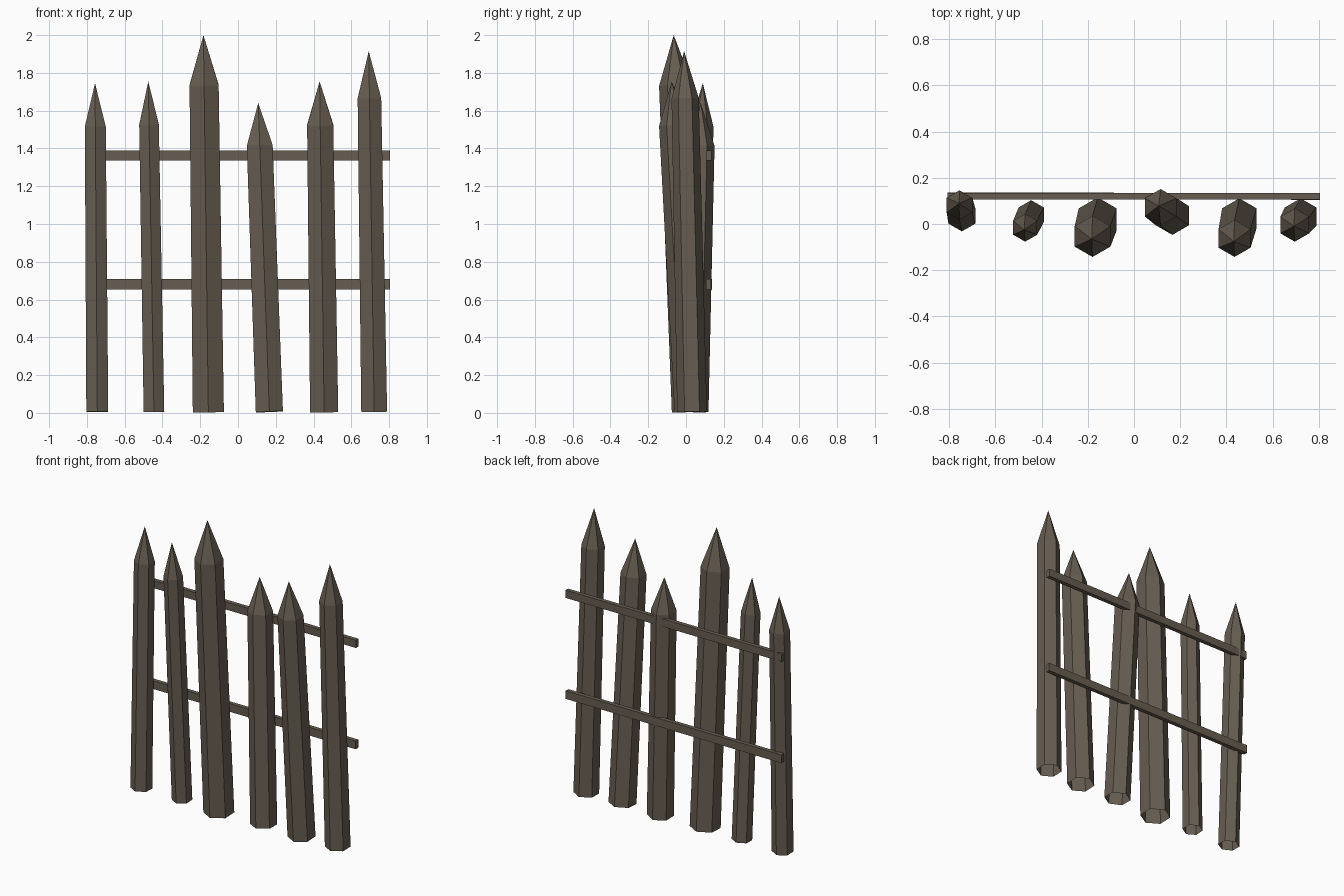
import bpy
import bmesh
from math import cos, sin, pi
from mathutils import Vector, Matrix

if "Cube" in bpy.data.objects:
    bpy.data.objects.remove(bpy.data.objects["Cube"], do_unlink=True)

wood = bpy.data.materials.new("weathered_wood")
wood.use_nodes = True
colour = (0.135, 0.11, 0.082, 1)
wood.diffuse_color = colour
shader = wood.node_tree.nodes["Principled BSDF"]
shader.inputs["Base Color"].default_value = colour
shader.inputs["Roughness"].default_value = 0.9


def finish(name, bm):
    mesh = bpy.data.meshes.new(name)
    bm.to_mesh(mesh)
    bm.free()
    mesh.materials.append(wood)
    obj = bpy.data.objects.new(name, mesh)
    bpy.context.collection.objects.link(obj)
    return obj


def stake(name, base, tip, shoulder, r_base, r_top):
    """Leaning six-sided post with a pointed top and an open foot."""
    base, tip = Vector((*base, 0.006)), Vector(tip)
    axis = tip - base
    bm = bmesh.new()

    def ring(radius, z):
        return [bm.verts.new((radius * cos(pi / 6 + i * pi / 3),
                              radius * sin(pi / 6 + i * pi / 3), z)) for i in range(6)]

    low, high = ring(r_base, 0), ring(r_top, shoulder)
    point = bm.verts.new((0, 0, axis.length))
    for i in range(6):
        j = (i + 1) % 6
        bm.faces.new((low[i], low[j], high[j], high[i]))
        bm.faces.new((high[i], high[j], point))
    lean = Vector((0, 0, 1)).rotation_difference(axis).to_matrix().to_4x4()
    bm.transform(Matrix.Translation(base) @ lean)
    return finish(name, bm)


def rail(name, z, height, yaw):
    """Long thin plank behind the stakes."""
    bm = bmesh.new()
    bmesh.ops.create_cube(bm, size=1)
    bm.transform(Matrix.Translation((-0.002, 0.121, z)) @ Matrix.Rotation(yaw, 4, "Z")
                 @ Matrix.Diagonal((1.612, 0.028, height, 1)))
    return finish(name, bm)


# Stakes: base position, tip, shoulder height, foot radius, shoulder radius
stakes = [
    ((-0.745, 0.035), (-0.757, 0.089, 1.745), 1.51, 0.067, 0.064),
    ((-0.445, 0.040), (-0.475, -0.025, 1.755), 1.52, 0.063, 0.060),
    ((-0.157, 0.020), (-0.183, -0.065, 2.000), 1.73, 0.095, 0.089),
    ((0.166, 0.036), (0.107, 0.078, 1.640), 1.41, 0.083, 0.079),
    ((0.456, 0.025), (0.432, -0.076, 1.755), 1.52, 0.086, 0.080),
    ((0.721, 0.032), (0.692, -0.010, 1.915), 1.66, 0.079, 0.072),
]
for n, spec in enumerate(stakes, 1):
    stake(f"stake_{n}", *spec)

# Cross rails
rail("upper_rail", 1.362, 0.052, 0)
rail("lower_rail", 0.682, 0.055, -0.003)
